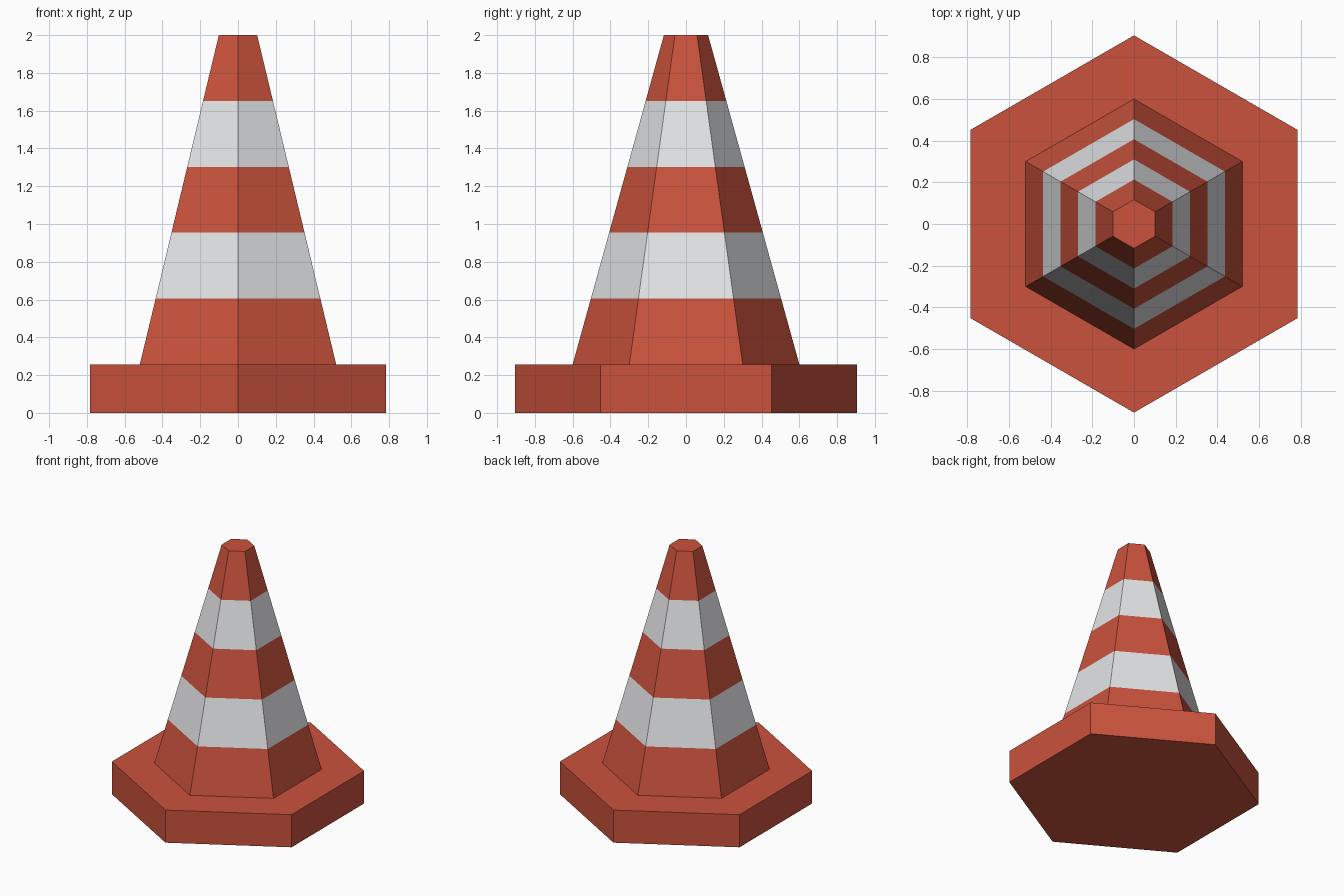
import bpy, bmesh, math

if "Cube" in bpy.data.objects:
    bpy.data.objects.remove(bpy.data.objects["Cube"])


def material(name, rgb):
    m = bpy.data.materials.new(name)
    m.diffuse_color = (*rgb, 1)
    m.use_nodes = True
    m.node_tree.nodes["Principled BSDF"].inputs["Base Color"].default_value = m.diffuse_color
    return m


RED = material("red orange", (0.59, 0.085, 0.046))
WHITE = material("reflective white", (0.79, 0.80, 0.82))


def hex_stack(name, rings, mats):
    """Loft a closed six-sided solid through (radius, z) rings; corners on +-y."""
    bm = bmesh.new()
    loops = []
    for r, z in rings:
        angles = [math.pi / 2 + i * math.pi / 3 for i in range(6)]
        loops.append([bm.verts.new((r * math.cos(a), r * math.sin(a), z)) for a in angles])
    for band, (lo, hi) in enumerate(zip(loops, loops[1:])):
        for i in range(6):
            j = (i + 1) % 6
            face = bm.faces.new((lo[i], lo[j], hi[j], hi[i]))
            face.material_index = band % len(mats)   # alternate stripes by height
    bm.faces.new(loops[0][::-1])
    bm.faces.new(loops[-1])
    mesh = bpy.data.meshes.new(name)
    bm.to_mesh(mesh)
    bm.free()
    for m in mats:
        mesh.materials.append(m)
    ob = bpy.data.objects.new(name, mesh)
    bpy.context.collection.objects.link(ob)
    return ob


BASE_H, TOP_Z = 0.257, 2.0
BOTTOM_R, TOP_R = 0.6, 0.117
BANDS = 5

# Wide foot plate
hex_stack("base", [(0.905, 0), (0.905, BASE_H)], [RED])

# Tapered body with five equal stripes
hex_stack("striped_cone",
          [(BOTTOM_R + (TOP_R - BOTTOM_R) * k / BANDS,
            BASE_H + (TOP_Z - BASE_H) * k / BANDS) for k in range(BANDS + 1)],
          [RED, WHITE])
